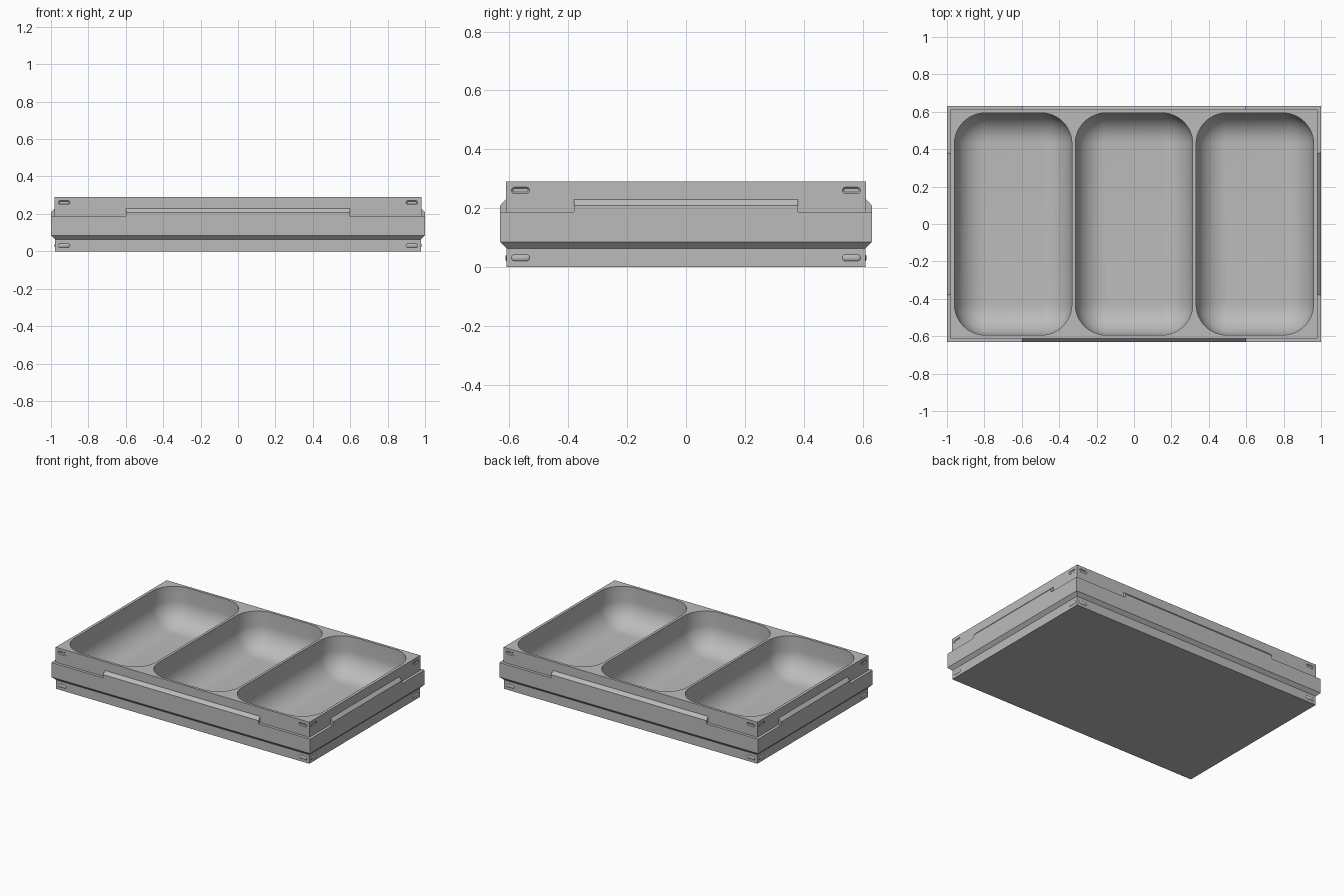
import bpy, bmesh
from math import sin, cos, pi
from mathutils import Vector

cube = bpy.data.objects.get("Cube")
if cube:
    bpy.data.objects.remove(cube, do_unlink=True)

# Overall sizes: half widths of the box, height, and overhang of the band
HX, HY, TOP, LIP = 0.98, 0.612, 0.291, 0.02

grey = bpy.data.materials.new("plain_grey")
grey.use_nodes = True
grey.diffuse_color = (0.5, 0.5, 0.5, 1)
grey.node_tree.nodes["Principled BSDF"].inputs["Base Color"].default_value = (0.5, 0.5, 0.5, 1)


def loft(bm, rings):
    """Closed solid through rings with equal point counts."""
    loops = [[bm.verts.new(p) for p in ring] for ring in rings]
    n = len(loops[0])
    for a, b in zip(loops, loops[1:]):
        for i in range(n):
            j = (i + 1) % n
            bm.faces.new((a[i], a[j], b[j], b[i]))
    bm.faces.new(loops[0][::-1])
    bm.faces.new(loops[-1])


def rounded(hx, hy, r, seg=12):
    """Rounded rectangle outline, centred on the origin."""
    pts = []
    for q, (sx, sy) in enumerate(((1, 1), (-1, 1), (-1, -1), (1, -1))):
        for i in range(seg + 1):
            a = pi / 2 * (q + i / seg)
            pts.append((sx * (hx - r) + r * cos(a), sy * (hy - r) + r * sin(a)))
    return pts


def finish(name, bm):
    bmesh.ops.recalc_face_normals(bm, faces=bm.faces)
    mesh = bpy.data.meshes.new(name)
    bm.to_mesh(mesh)
    bm.free()
    mesh.materials.append(grey)
    obj = bpy.data.objects.new(name, mesh)
    bpy.context.collection.objects.link(obj)
    return obj


def combine(target, tool, operation):
    bpy.context.view_layer.objects.active = target
    mod = target.modifiers.new("combine", "BOOLEAN")
    mod.operation, mod.object, mod.solver = operation, tool, "EXACT"
    bpy.ops.object.modifier_apply(modifier=mod.name)
    bpy.data.objects.remove(tool, do_unlink=True)


# Box with a band running round the outside, chamfered underneath
bm = bmesh.new()
profile = ((-0.002, 0), (-0.002, 0.063), (LIP, 0.085), (LIP, 0.186), (0, 0.186), (0, TOP))
loft(bm, [[(sx * (HX + o), sy * (HY + o), z) for sx, sy in ((1, 1), (-1, 1), (-1, -1), (1, -1))]
          for o, z in profile])
tray = finish("tray_body", bm)

# Raised tab with a sloping top in the middle of each side
bm = bmesh.new()
section = ((-0.008, 0.15), (LIP, 0.15), (LIP, 0.2085), (0, 0.23), (-0.008, 0.23))
for s in (1, -1):
    loft(bm, [[(x, s * (HY + o), z) for o, z in section] for x in (-0.6, 0.6)])
    loft(bm, [[(s * (HX + o), y, z) for o, z in section] for y in (-0.38, 0.38)])
combine(tray, finish("side_tabs", bm), "UNION")

# Three deep pockets with rounded corners and a rounded floor edge
bm = bmesh.new()
FLOOR, FILLET, CORNER = 0.03, 0.16, 0.165
for cx in (-0.646, 0, 0.646):
    levels = [(0, TOP + 0.05)]
    for i in range(13):
        a = pi / 2 * i / 12
        levels.append((FILLET * (1 - cos(a)), FLOOR + FILLET * (1 - sin(a))))
    loft(bm, [[(cx + x, y, z) for x, y in rounded(0.314 - d, 0.594 - d, CORNER - d)]
              for d, z in levels])
combine(tray, finish("pocket_cutter", bm), "DIFFERENCE")


def pills(name, z, steps):
    """Two pill shapes near the ends of every side; steps are (inset, offset from wall)."""
    bm = bmesh.new()
    for n, along, dist, reach in (((1, 0), (0, 1), HX, HY), ((0, 1), (1, 0), HY, HX)):
        n, along = Vector((*n, 0)), Vector((*along, 0))
        for s in (1, -1):
            for e in (1, -1):
                mid = s * dist * n + e * (reach - 0.05) * along + Vector((0, 0, z))
                loft(bm, [[mid + s * o * n + u * along + Vector((0, 0, v))
                           for u, v in rounded(0.031 - d, 0.011 - d, 0.0108 - d, 5)]
                          for d, o in steps])
    return finish(name, bm)


# Slots near the top corners and matching studs near the bottom corners
combine(tray, pills("slot_cutter", 0.26, ((0, 0.01), (0, 0), (0.005, -0.005))), "DIFFERENCE")
studs = pills("corner_studs", 0.031, ((0, -0.006), (0, -0.002), (0.002, 0.0), (0.006, 0.002)))

for obj in (tray, studs):
    bpy.ops.object.select_all(action="DESELECT")
    obj.select_set(True)
    bpy.context.view_layer.objects.active = obj
    bpy.ops.object.shade_smooth_by_angle(angle=0.5)
